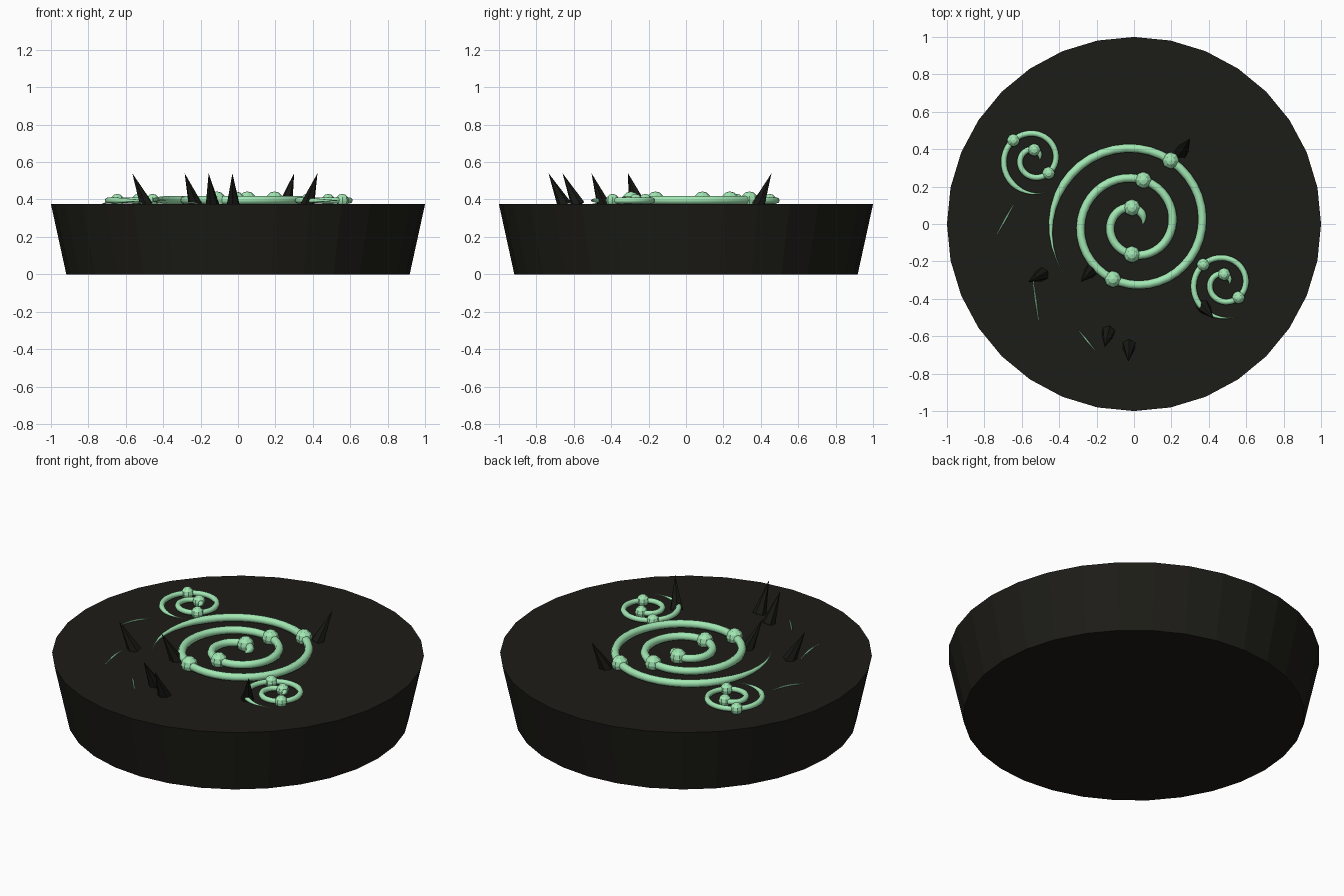
import bpy, math
from mathutils import Vector

if "Cube" in bpy.data.objects:
    bpy.data.objects.remove(bpy.data.objects["Cube"])

TOP = 0.375


def material(name, rgb):
    m = bpy.data.materials.new(name)
    m.diffuse_color = (*rgb, 1)
    m.use_nodes = True
    m.node_tree.nodes["Principled BSDF"].inputs["Base Color"].default_value = m.diffuse_color
    return m


STONE = material("dark_stone", (0.012, 0.0115, 0.0085))
THORN = material("dark_thorn", (0.009, 0.009, 0.007))
GREEN = material("pale_green", (0.36, 0.80, 0.45))


def tube(name, points, radii, sides_res=2):
    """Swept round tube with a radius at every point, turned into a mesh."""
    cu = bpy.data.curves.new(name, 'CURVE')
    cu.dimensions = '3D'
    cu.bevel_depth = 1.0
    cu.bevel_resolution = sides_res
    cu.use_fill_caps = True
    sp = cu.splines.new('POLY')
    sp.points.add(len(points) - 1)
    for p, co, r in zip(sp.points, points, radii):
        p.co = (*co, 1)
        p.radius = r
    sp.use_smooth = True
    ob = bpy.data.objects.new(name, cu)
    bpy.context.collection.objects.link(ob)
    bpy.ops.object.select_all(action='DESELECT')
    ob.select_set(True)
    bpy.context.view_layer.objects.active = ob
    bpy.ops.object.convert(target='MESH')
    ob = bpy.context.object
    ob.data.materials.clear()
    ob.data.materials.append(GREEN)
    return ob


def spiral(name, cx, cy, z, r0, r1, degrees, thick, bead_r, bead_angles):
    """Flat spiral vine with tapered ends and beads along it."""
    def at(a):
        r = r0 + (r1 - r0) * a / degrees
        t = math.radians(a)
        return (cx + r * math.cos(t), cy + r * math.sin(t), z)

    n = int(degrees / 9)
    angles = [degrees * i / n for i in range(n + 1)]
    radii = [thick * max(0.03, min(1, (a + 10) / 60, (degrees - a) / 65)) for a in angles]
    tube(name, [at(a) for a in angles], radii)
    for i, a in enumerate(bead_angles):
        bpy.ops.mesh.primitive_uv_sphere_add(segments=8, ring_count=6, radius=bead_r, location=at(a))
        bead = bpy.context.object
        bead.name = f"{name}_bead_{i + 1}"
        bead.data.materials.append(GREEN)


# Round base, wider at the top
bpy.ops.mesh.primitive_cone_add(vertices=32, radius1=0.918, radius2=1.0, depth=TOP,
                                location=(0, 0, TOP / 2))
base = bpy.context.object
base.name = "base"
base.data.materials.append(STONE)

# Spiral vines lying on the base
spiral("large_spiral", 0, 0, 0.397, 0.045, 0.46, 934, 0.023, 0.046, (97, 266, 438, 609, 780))
for name, cx, cy in (("back_spiral", -0.535, 0.345), ("front_spiral", 0.48, -0.32)):
    spiral(name, cx, cy, 0.395, 0.03, 0.188, 652, 0.016, 0.035, (88, 317, 497))

# Thorns leaning outward, given by their tips
tips = [(-0.565, -0.31), (-0.285, -0.31), (-0.157, -0.66),
        (-0.03, -0.735), (0.30, 0.457), (0.425, -0.505)]
for i, (x, y) in enumerate(tips):
    tip = Vector((x, y, 0.54))
    out = Vector((x, y, 0)).normalized()
    foot = tip - out * 0.085 - Vector((0, 0, 0.17))
    axis = tip - foot
    bpy.ops.mesh.primitive_cone_add(vertices=6, radius1=0.038, radius2=0, depth=axis.length,
                                    location=(tip + foot) / 2)
    thorn = bpy.context.object
    thorn.name = f"thorn_{i + 1}"
    thorn.rotation_euler = axis.to_track_quat('Z', 'Y').to_euler()
    thorn.data.materials.append(THORN)

# Thin blades of grass arching just above the surface
blades = [((-0.735, -0.06), (-0.64, 0.11)),
          ((-0.54, -0.30), (-0.51, -0.52)),
          ((-0.295, -0.57), (-0.205, -0.68))]
for i, (a, b) in enumerate(blades):
    pts, radii = [], []
    for k in range(9):
        t = k / 8
        bow = math.sin(math.pi * t)
        pts.append((a[0] + (b[0] - a[0]) * t, a[1] + (b[1] - a[1]) * t, TOP - 0.002 + 0.01 * bow))
        radii.append(0.0005 + 0.0045 * bow)
    tube(f"grass_blade_{i + 1}", pts, radii, 1)
